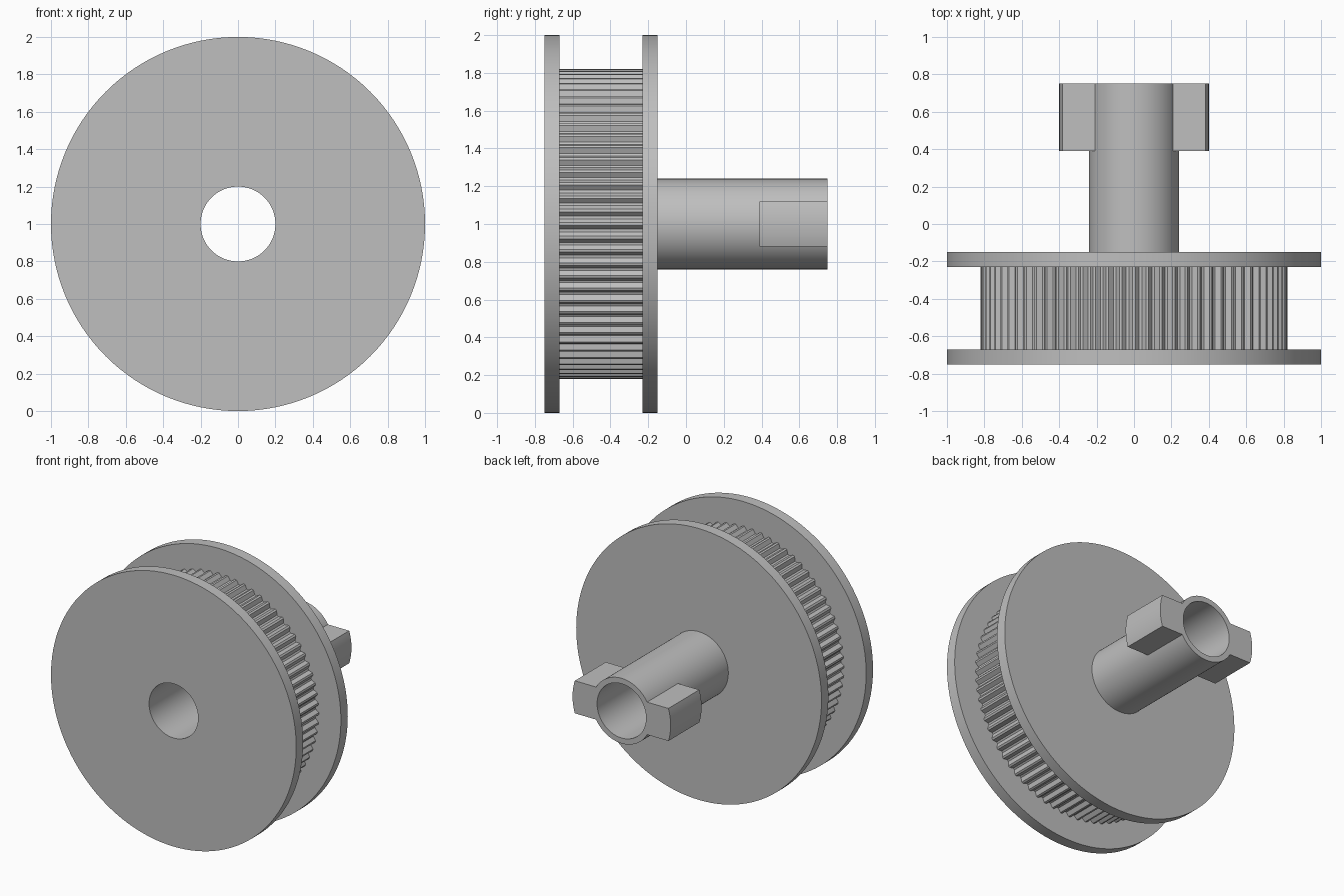
import bpy, bmesh, math

if "Cube" in bpy.data.objects:
    bpy.data.objects.remove(bpy.data.objects["Cube"], do_unlink=True)

AXIS_Z = 1.0
BORE = 0.2
TEETH = 72

grey = bpy.data.materials.new("plain grey")
grey.use_nodes = True
grey.diffuse_color = (0.52, 0.52, 0.52, 1)
grey.node_tree.nodes["Principled BSDF"].inputs["Base Color"].default_value = grey.diffuse_color


def sector(name, points, inner, y0, y1, closed=True):
    """Extrude the band between an outline of (angle, radius) and an inner radius along y."""
    bm = bmesh.new()

    def loop(y, radius=None):
        return [bm.verts.new(((radius or r) * math.cos(a), y, AXIS_Z + (radius or r) * math.sin(a)))
                for a, r in points]

    rails = [loop(y0), loop(y1), loop(y1, inner), loop(y0, inner)]
    count = len(points)
    for i in range(count if closed else count - 1):
        j = (i + 1) % count
        for k in range(4):
            a, b = rails[k], rails[(k + 1) % 4]
            bm.faces.new((a[i], a[j], b[j], b[i]))
    if not closed:
        for i in (0, -1):
            bm.faces.new([rail[i] for rail in rails])
    bmesh.ops.recalc_face_normals(bm, faces=bm.faces)
    mesh = bpy.data.meshes.new(name)
    bm.to_mesh(mesh)
    bm.free()
    mesh.materials.append(grey)
    obj = bpy.data.objects.new(name, mesh)
    bpy.context.collection.objects.link(obj)
    bpy.ops.object.select_all(action='DESELECT')
    obj.select_set(True)
    bpy.context.view_layer.objects.active = obj
    bpy.ops.object.shade_smooth_by_angle(angle=math.radians(30))
    return obj


def circle(radius, segments=128):
    return [(math.tau * i / segments, radius) for i in range(segments)]


# Two flanges and the hollow shaft
sector("front_flange", circle(1.0), BORE, -0.75, -0.67)
sector("back_flange", circle(1.0), BORE, -0.23, -0.15)
sector("shaft", circle(0.24), BORE, -0.15, 0.75)

# Toothed belt track between the flanges
tooth = [(-0.4, 0.795), (-0.1, 0.82), (0.1, 0.82), (0.4, 0.795)]
track = [(math.tau * (i + f) / TEETH, r) for i in range(TEETH) for f, r in tooth]
sector("toothed_track", track, BORE, -0.67, -0.23)

# Drive lugs with parallel sides and rounded ends
HALF = 0.12
for name, side in (("left_lug", 1), ("right_lug", -1)):
    outer_half, inner_r = math.asin(HALF / 0.4), 0.22
    lug = sector(name, [(outer_half * t / 8, 0.4) for t in range(-8, 9)],
                 inner_r, 0.39, 0.75, closed=False)
    # Widen the root so the sides stay parallel
    for v in lug.data.vertices:
        z = v.co.z - AXIS_Z
        if math.hypot(v.co.x, z) < 0.3:
            z *= HALF / (inner_r * math.sin(outer_half))
            v.co.z = AXIS_Z + z
            v.co.x = math.sqrt(inner_r ** 2 - z ** 2)
    if side < 0:
        for v in lug.data.vertices:
            v.co.x *= -1
        lug.data.flip_normals()
